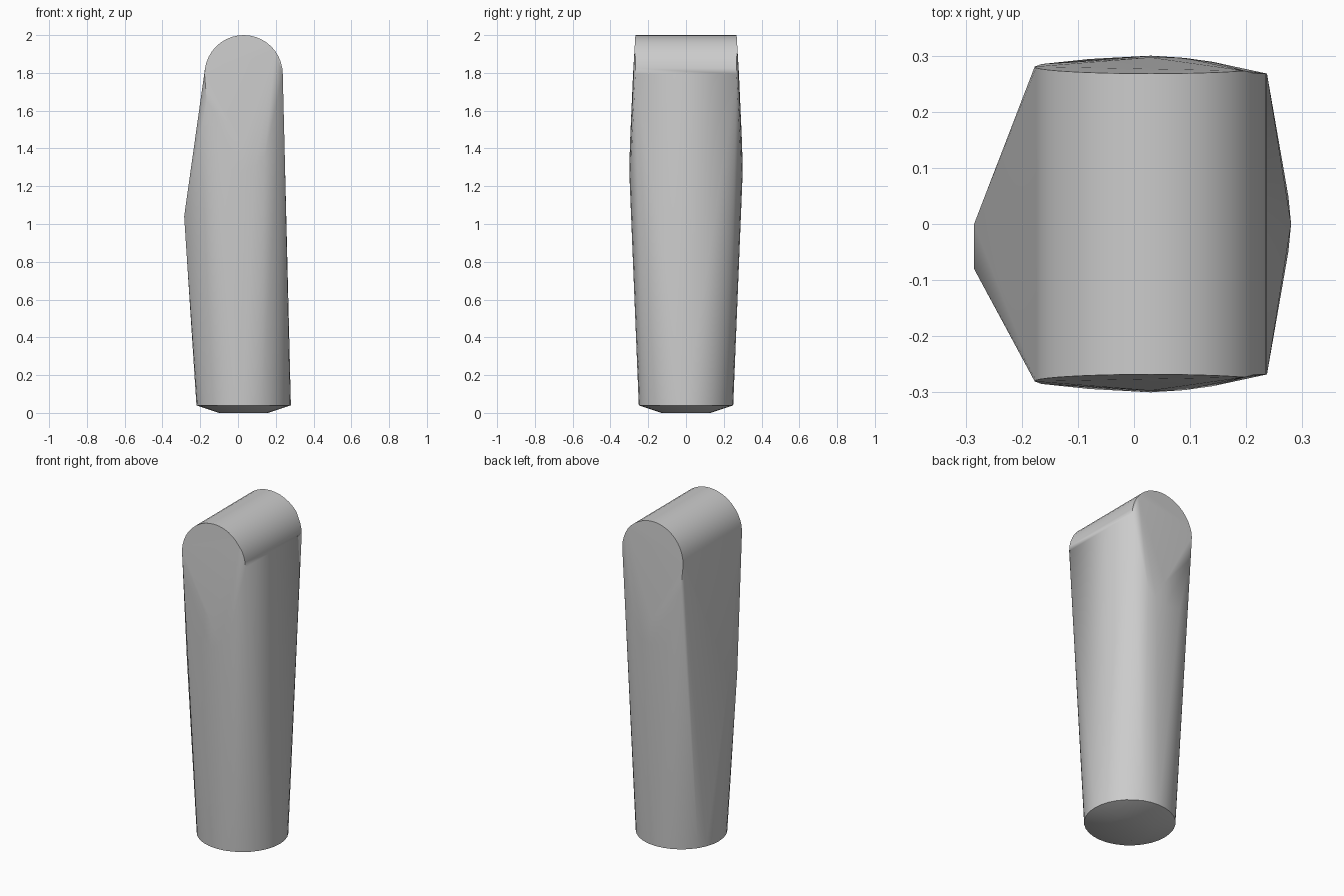
import bpy
import bmesh
from math import cos, sin, pi, radians

cube = bpy.data.objects.get("Cube")
if cube:
    bpy.data.objects.remove(cube)

grey = bpy.data.materials.new("plain grey")
grey.use_nodes = True
colour = (0.6, 0.6, 0.6, 1)
grey.diffuse_color = colour
grey.node_tree.nodes["Principled BSDF"].inputs["Base Color"].default_value = colour

CX = 0.03


def ring(radius, z, count):
    return [(CX + radius * cos(2 * pi * i / count),
             radius * sin(2 * pi * i / count), z) for i in range(count)]


def both_ends(x, y, z):
    return [(x, -y, z), (x, y, z)]


# Rounded foot with a shallow bevel below
points = ring(0.13, 0, 16) + ring(0.25, 0.04, 32)

# Half-round top running front to back
STEPS = 20
for i in range(STEPS + 1):
    a = pi * i / STEPS
    x = CX + 0.207 * cos(a)
    z = 1.793 + 0.207 * sin(a)
    points += both_ends(x, 0.268 + 0.012 * (2 - z) / 0.2 * (x < 0.2), z)

# Swollen front and back faces
for x, y, z in [(CX, 0.3, 1.27), (CX, 0.297, 1.42), (0.09, 0.296, 1.3),
                (0.14, 0.289, 1.35), (-0.08, 0.294, 1.3), (-0.165, 0.285, 1.65)]:
    points += both_ends(x, y, z)

# Short ridge on the slanted side
points += [(-0.285, 0, 1.04), (-0.285, -0.08, 1.04)]

# Wrap the sections in one taut skin
mesh = bpy.data.meshes.new("handle_body")
bm = bmesh.new()
for p in points:
    bm.verts.new(p)
hull = bmesh.ops.convex_hull(bm, input=bm.verts)
loose = [v for v in bm.verts if not v.link_faces]
bmesh.ops.delete(bm, geom=loose, context="VERTS")
bmesh.ops.dissolve_limit(bm, angle_limit=radians(0.5), verts=bm.verts, edges=bm.edges)
bmesh.ops.recalc_face_normals(bm, faces=bm.faces)
bm.to_mesh(mesh)
bm.free()
mesh.materials.append(grey)
body = bpy.data.objects.new("handle_body", mesh)
bpy.context.collection.objects.link(body)
bpy.context.view_layer.objects.active = body
body.select_set(True)
bpy.ops.object.shade_smooth_by_angle(angle=radians(30))
